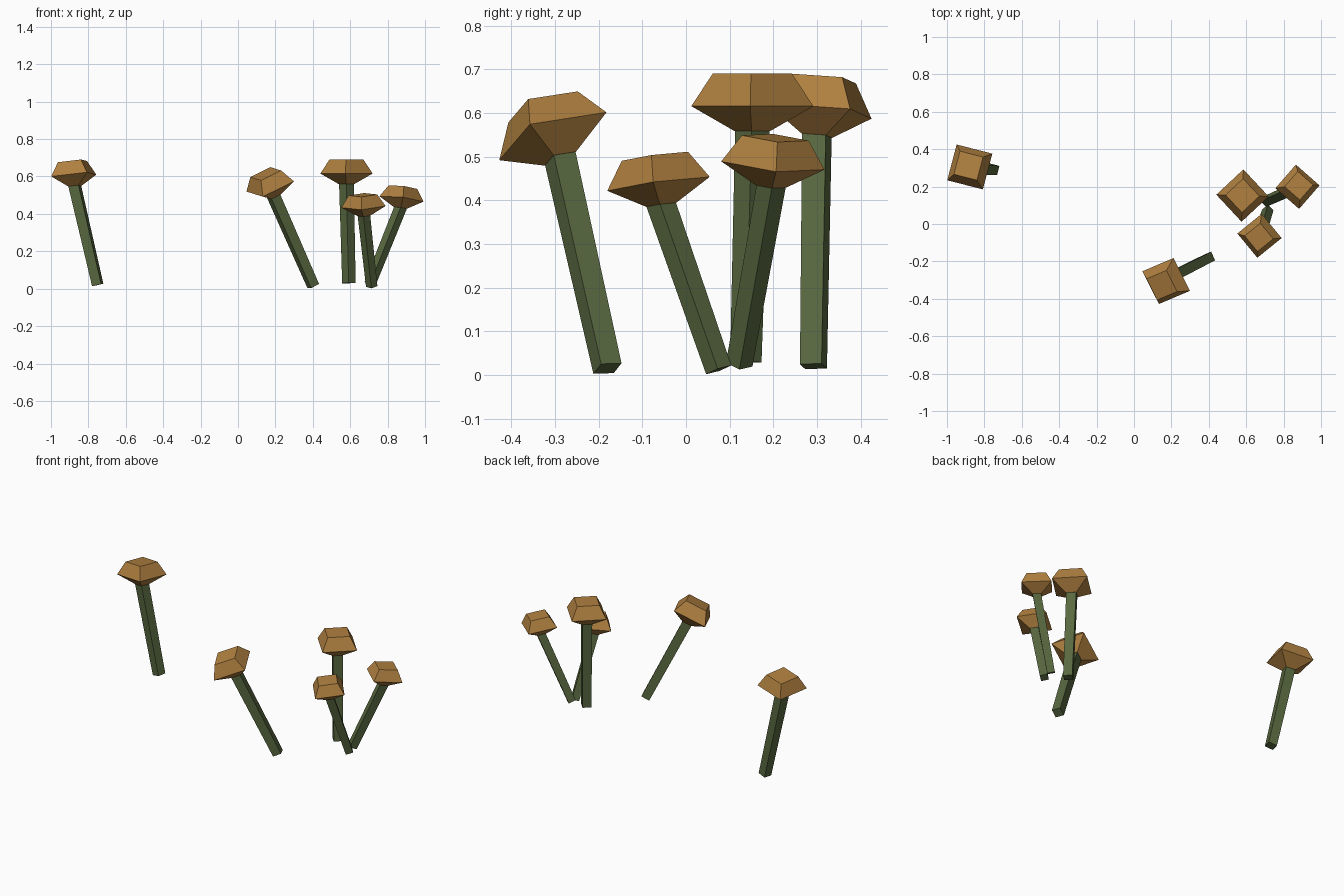
import bpy, bmesh, math
from mathutils import Vector, Matrix

if "Cube" in bpy.data.objects:
    bpy.data.objects.remove(bpy.data.objects["Cube"])


def material(name, color):
    m = bpy.data.materials.new(name)
    m.diffuse_color = (*color, 1)
    m.use_nodes = True
    m.node_tree.nodes["Principled BSDF"].inputs["Base Color"].default_value = m.diffuse_color
    return m


CAP = material("cap brown", (0.434, 0.216, 0.051))
STEM = material("stem green", (0.098, 0.138, 0.051))


def loft(name, frames, mat):
    """Closed solid through square rings, each (centre, axis, yaw, side)."""
    bm = bmesh.new()
    rings = []
    for centre, axis, yaw, side in frames:
        n = Vector(axis).normalized()
        d = Vector((math.cos(yaw), math.sin(yaw), 0))
        d.z = -(n.x * d.x + n.y * d.y) / n.z      # keep heading seen from above
        u = d.normalized()
        v = n.cross(u)
        h = side / 2
        rings.append([bm.verts.new(Vector(centre) + u * a * h + v * b * h)
                      for a, b in ((-1, -1), (1, -1), (1, 1), (-1, 1))])
    for r0, r1 in zip(rings, rings[1:]):
        for i in range(4):
            j = (i + 1) % 4
            bm.faces.new((r0[i], r0[j], r1[j], r1[i]))
    bm.faces.new(rings[0][::-1])
    bm.faces.new(rings[-1])
    bmesh.ops.recalc_face_normals(bm, faces=bm.faces)
    me = bpy.data.meshes.new(name)
    bm.to_mesh(me)
    bm.free()
    me.materials.append(mat)
    ob = bpy.data.objects.new(name, me)
    bpy.context.collection.objects.link(ob)


def mushroom(label, base, rim, tilt, yaw, s):
    base, rim, n = Vector(base), Vector(rim), Vector(tilt).normalized()
    yaw = math.radians(yaw)
    neck = rim - n * 0.057 * s
    axis = (neck - base).normalized()
    # tapered square stem, ending just inside the cap
    loft("stem_" + label, [(base, axis, yaw, 0.051 * s),
                           (neck + axis * 0.008, axis, yaw, 0.056 * s)], STEM)
    # faceted cap: narrow underside, wide rim, flat top
    loft("cap_" + label, [(neck, n, yaw, 0.058 * s),
                          (rim, n, yaw, 0.198 * s),
                          (rim + n * 0.075 * s, n, yaw, 0.128 * s)], CAP)


# label, stem base, cap rim centre, cap axis, heading, scale
for spec in (
    ("far_left", (-0.75, 0.292, 0.02), (-0.878, 0.305, 0.605), (-0.094, 0.093, 1), -14.4, 1.0),
    ("tall", (0.593, 0.137, 0.03), (0.58, 0.152, 0.616), (0, 0, 1), 43, 1.0),
    ("front", (0.402, -0.18, 0.015), (0.172, -0.305, 0.547), (-0.32, -0.30, 0.90), 23, 1.0),
    ("right", (0.705, 0.122, 0.024), (0.874, 0.199, 0.48), (0.115, 0.087, 0.99), 49, 0.85),
    ("short", (0.715, 0.075, 0.012), (0.671, -0.063, 0.438), (-0.05, -0.13, 0.99), 39, 0.85),
):
    mushroom(*spec)
